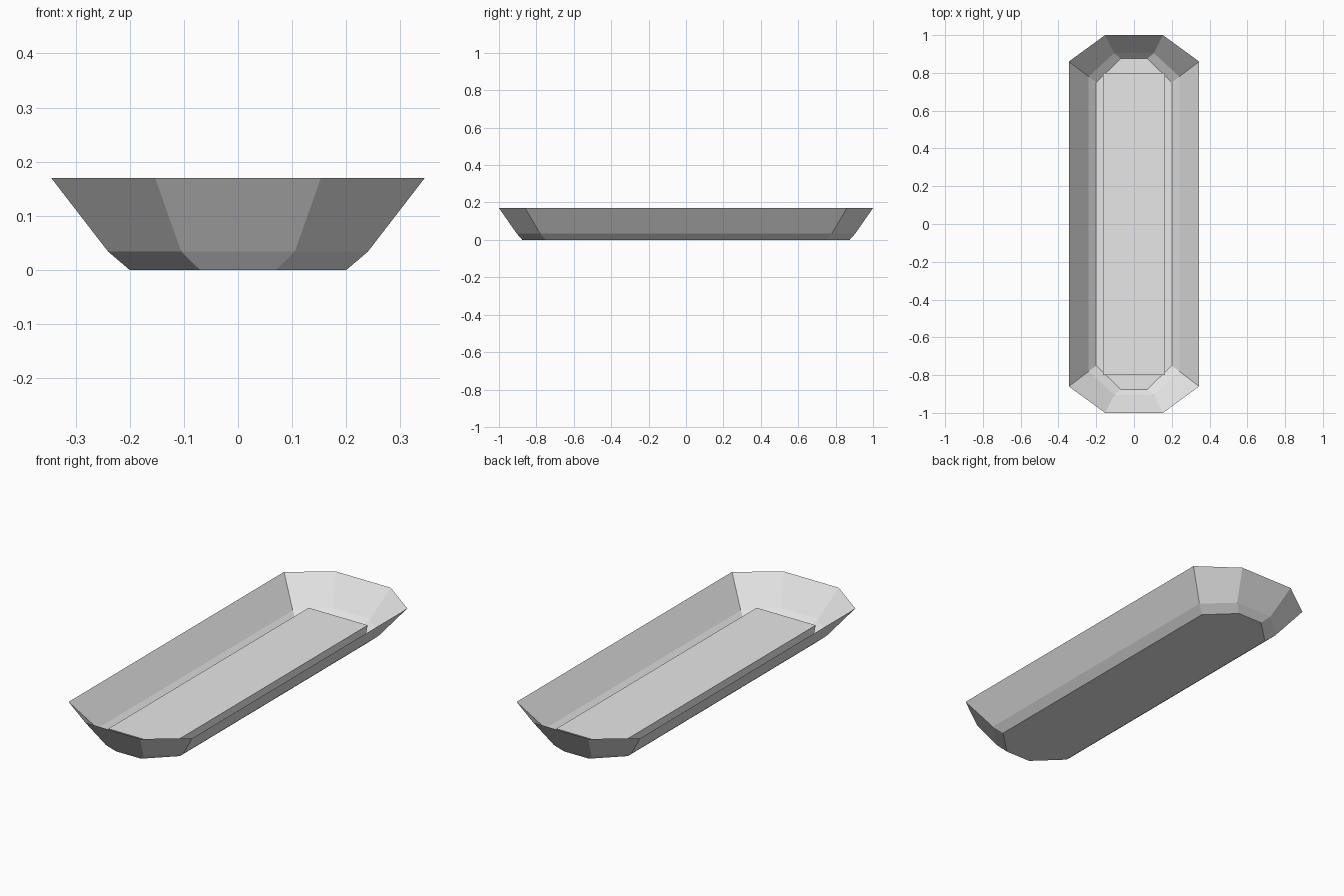
import bpy
import bmesh

if "Cube" in bpy.data.objects:
    bpy.data.objects.remove(bpy.data.objects["Cube"], do_unlink=True)

GREY = (0.8, 0.8, 0.8, 1.0)
grey = bpy.data.materials.new("light_grey")
grey.use_nodes = True
grey.diffuse_color = GREY
grey.node_tree.nodes["Principled BSDF"].inputs["Base Color"].default_value = GREY


def octagon(x, y, cx, cy, z):
    """Rectangle with half sizes x, y whose corners are cut at cx, cy."""
    quarter = [(x, cy), (cx, y)]
    half = quarter + [(-a, b) for a, b in reversed(quarter)]
    return [(a, b, z) for a, b in half] + [(-a, -b, z) for a, b in half]


def rectangle(x, y, z):
    return [(x, -y, z), (x, y, z), (-x, y, z), (-x, -y, z)]


def loft(name, rings, cap_top):
    """Join rings from bottom to top, closing the bottom and maybe the top."""
    bm = bmesh.new()
    loops = [[bm.verts.new(p) for p in ring] for ring in rings]
    for low, high in zip(loops, loops[1:]):
        n = len(low)
        for i in range(n):
            j = (i + 1) % n
            bm.faces.new((low[i], low[j], high[j], high[i]))
    bm.faces.new(reversed(loops[0]))
    if cap_top:
        bm.faces.new(loops[-1])
    mesh = bpy.data.meshes.new(name)
    bm.to_mesh(mesh)
    bm.free()
    mesh.materials.append(grey)
    obj = bpy.data.objects.new(name, mesh)
    bpy.context.collection.objects.link(obj)
    return obj


# Thin open tray with flared, eight-sided walls
loft("tray_shell", [
    octagon(0.20, 0.875, 0.07, 0.75, 0.0),
    octagon(0.24, 0.905, 0.105, 0.78, 0.034),
    octagon(0.345, 1.0, 0.153, 0.86, 0.17),
], cap_top=False)

# Raised block lying on the tray floor
loft("floor_block", [
    rectangle(0.165, 0.78, 0.004),
    rectangle(0.165, 0.80, 0.06),
], cap_top=True)
